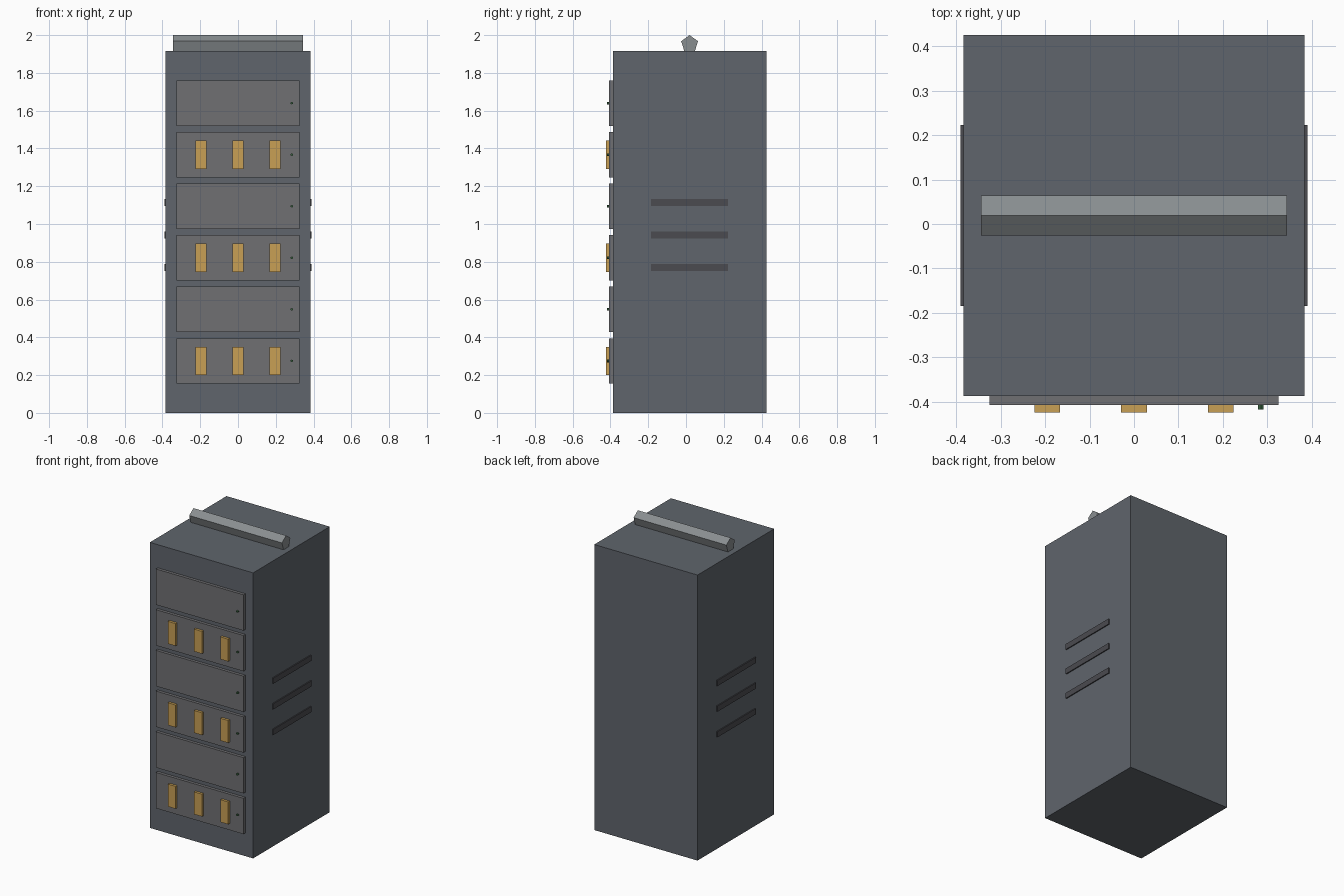
import bpy, bmesh, math
from mathutils import Matrix

if "Cube" in bpy.data.objects:
    bpy.data.objects.remove(bpy.data.objects["Cube"])


def material(name, rgb):
    m = bpy.data.materials.new(name)
    m.diffuse_color = (*rgb, 1)
    m.use_nodes = True
    m.node_tree.nodes["Principled BSDF"].inputs["Base Color"].default_value = m.diffuse_color
    return m


STEEL = material("steel", (0.115, 0.13, 0.15))
PANEL = material("panel", (0.16, 0.16, 0.17))
DARK = material("dark_slot", (0.07, 0.07, 0.08))
AMBER = material("amber", (0.58, 0.35, 0.09))
GREEN = material("green", (0.04, 0.12, 0.05))
PIPE = material("pipe", (0.25, 0.27, 0.28))


def finish(name, bm, mat):
    me = bpy.data.meshes.new(name)
    bm.to_mesh(me)
    bm.free()
    me.materials.append(mat)
    ob = bpy.data.objects.new(name, me)
    bpy.context.collection.objects.link(ob)
    return ob


def box(name, x, y, z, mat):
    """Box from (min, max) pairs on each axis."""
    bm = bmesh.new()
    bmesh.ops.create_cube(bm, size=1)
    for v in bm.verts:
        v.co = [lo + (c + 0.5) * (hi - lo) for c, (lo, hi) in zip(v.co, (x, y, z))]
    return finish(name, bm, mat)


def prism(name, sides, r, length, loc, rot, mat):
    """Regular prism, placed by a rotation and a location."""
    bm = bmesh.new()
    bmesh.ops.create_cone(bm, cap_ends=True, segments=sides, radius1=r,
                          radius2=r, depth=length,
                          matrix=Matrix.Translation(loc) @ rot)
    return finish(name, bm, mat)


# Cabinet
FRONT = -0.387
box("cabinet", (-0.383, 0.383), (FRONT, 0.425), (0, 1.915), STEEL)

# Stacked front units, every other one with three amber modules
for i in range(6):
    z = 0.275 + 0.273 * i
    box(f"front_panel_{i}", (-0.325, 0.325), (-0.407, FRONT + 0.01),
        (z - 0.12, z + 0.12), PANEL)
    prism(f"indicator_{i}", 6, 0.007, 0.02, (0.285, -0.407, z),
          Matrix.Rotation(math.pi / 2, 4, 'X'), GREEN)
    if i % 2 == 0:
        for j in (-1, 0, 1):
            x = 0.195 * j
            box(f"module_{i}_{j + 1}", (x - 0.029, x + 0.029), (-0.424, -0.40),
                (z - 0.075, z + 0.075), AMBER)

# Side vents
for side, s in (("left", -1), ("right", 1)):
    for i in range(3):
        z = 0.77 + 0.172 * i
        box(f"{side}_vent_{i}", sorted((s * 0.378, s * 0.39)), (-0.184, 0.222),
            (z - 0.019, z + 0.019), DARK)

# Five-sided conduit lying across the top, one edge upward
R = 0.047
conduit = prism("top_conduit", 5, R, 0.688, (0, 0, 0), Matrix(), PIPE)
me = conduit.data
for v in me.vertices:
    x, y, z = v.co
    v.co = (z, x + 0.019, y + 2.0 - R)
me.update()
